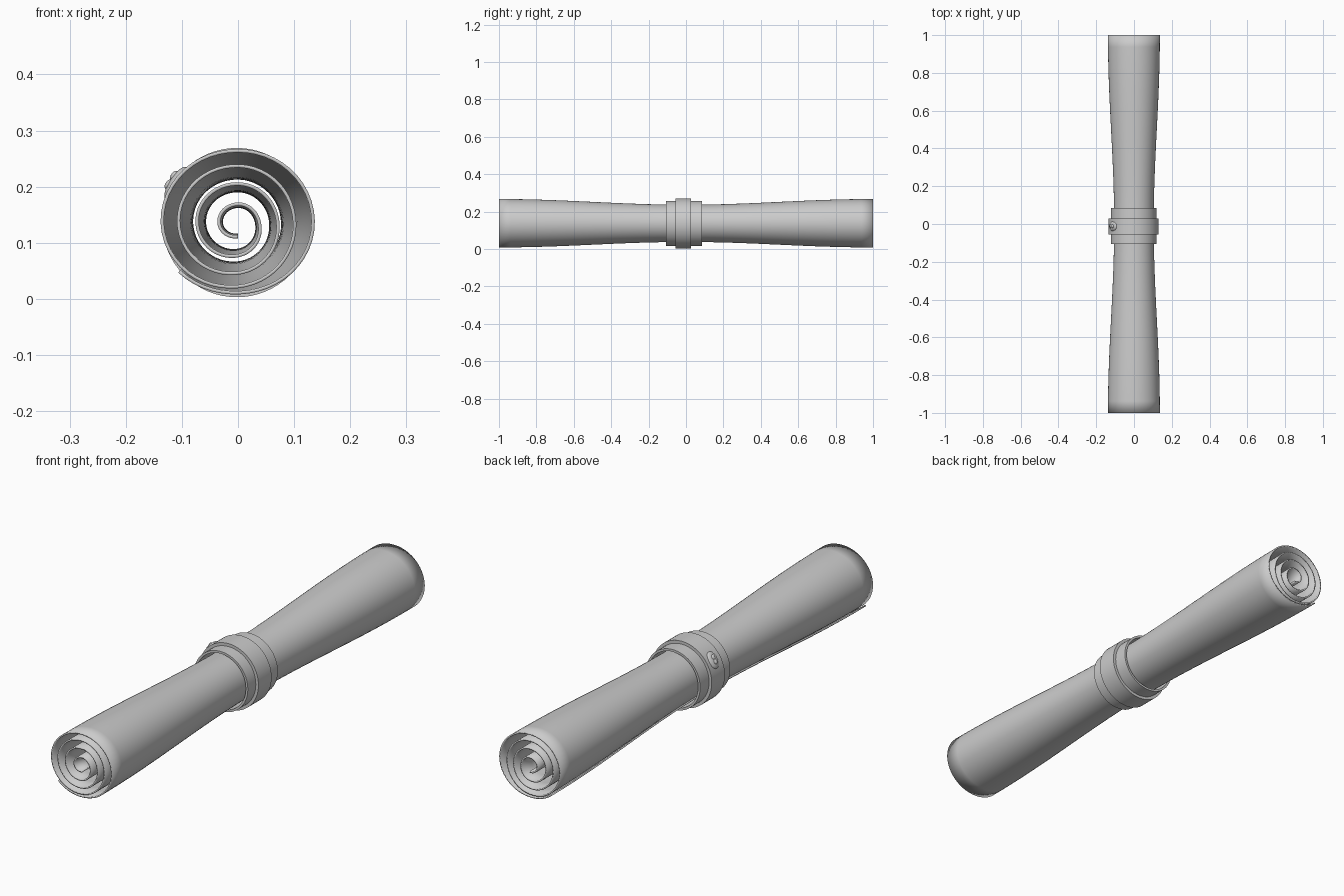
import bpy, bmesh, math
from mathutils import Vector

if "Cube" in bpy.data.objects:
    bpy.data.objects.remove(bpy.data.objects["Cube"])

CZ = 0.136  # height of the scroll axis


def finish(obj, angle=35):
    bpy.ops.object.select_all(action='DESELECT')
    bpy.context.view_layer.objects.active = obj
    obj.select_set(True)
    bpy.ops.object.shade_smooth_by_angle(angle=math.radians(angle))


def new_object(name, bm):
    bmesh.ops.recalc_face_normals(bm, faces=bm.faces)
    mesh = bpy.data.meshes.new(name)
    bm.to_mesh(mesh)
    bm.free()
    obj = bpy.data.objects.new(name, mesh)
    bpy.context.collection.objects.link(obj)
    return obj


# Spiral radius at each quarter turn, clockwise from the bottom, inside to outside
RADII = [0.025, 0.034, 0.033, 0.038, 0.059, 0.073, 0.069, 0.071, 0.090,
         0.106, 0.101, 0.101, 0.114, 0.135, 0.128, 0.134, 0.125, 0.145]
TURNS = 4.14


def radius(t):
    q = t * 4
    i = min(int(q), len(RADII) - 2)
    f = q - i
    p1, p2 = RADII[i], RADII[i + 1]
    p0 = RADII[max(i - 1, 0)]
    p3 = RADII[min(i + 2, len(RADII) - 1)]
    return 0.5 * (2 * p1 + (p2 - p0) * f + (2 * p0 - 5 * p1 + 4 * p2 - p3) * f ** 2
                  + (3 * p1 - p0 - 3 * p2 + p3) * f ** 3)


# Rolled sheet: a spiral swept along y, squeezed at the waist
bm = bmesh.new()
ROWS, STEPS = 32, 200
grid = []
for j in range(ROWS + 1):
    y = -1 + 2 * j / ROWS
    squeeze = 0.5 + 0.5 * math.cos(math.pi * y)
    row = []
    for i in range(STEPS + 1):
        t = TURNS * i / STEPS
        r = radius(t)
        r -= 0.033 * squeeze * (r / 0.135) ** 1.5
        a = -math.pi / 2 - 2 * math.pi * t
        row.append(bm.verts.new((r * math.cos(a), y, CZ + r * math.sin(a))))
    grid.append(row)
for j in range(ROWS):
    for i in range(STEPS):
        bm.faces.new((grid[j][i], grid[j][i + 1], grid[j + 1][i + 1], grid[j + 1][i]))
sheet = new_object("rolled_sheet", bm)
mod = sheet.modifiers.new("thickness", 'SOLIDIFY')
mod.thickness = 0.006
mod.offset = 0
finish(sheet)


# Bands around the waist
def band(name, y0, y1, r_in, r_out, cx=-0.002, n=64):
    bm = bmesh.new()
    profile = [(r_in, y0), (r_out, y0), (r_out, y1), (r_in, y1)]
    rings = []
    for k in range(n):
        a = 2 * math.pi * k / n
        rings.append([bm.verts.new((cx + r * math.cos(a), y, CZ + r * math.sin(a)))
                      for r, y in profile])
    for k in range(n):
        a, b = rings[k], rings[(k + 1) % n]
        for m in range(4):
            bm.faces.new((a[m], a[(m + 1) % 4], b[(m + 1) % 4], b[m]))
    finish(new_object(name, bm))


band("wide_band", -0.107, 0.085, 0.112, 0.121)
band("centre_band", -0.056, 0.028, 0.119, 0.133)

# Clasp on the upper left of the band: flattened boss with two studs
ANGLE = math.radians(147)
OUT = Vector((math.cos(ANGLE), 0, math.sin(ANGLE)))
UP = Vector((math.sin(ANGLE), 0, -math.cos(ANGLE)))


def bead(name, out, up, size):
    pos = Vector((-0.002, -0.012, CZ)) + OUT * out + UP * up
    bpy.ops.mesh.primitive_uv_sphere_add(segments=24, ring_count=12, radius=1,
                                         location=pos, rotation=(0, -ANGLE, 0))
    obj = bpy.context.object
    obj.name = name
    obj.scale = size
    finish(obj)


bead("clasp_boss", 0.129, 0, (0.012, 0.026, 0.034))
bead("clasp_stud_upper", 0.139, 0.009, (0.006, 0.009, 0.010))
bead("clasp_stud_lower", 0.139, -0.009, (0.006, 0.009, 0.010))
